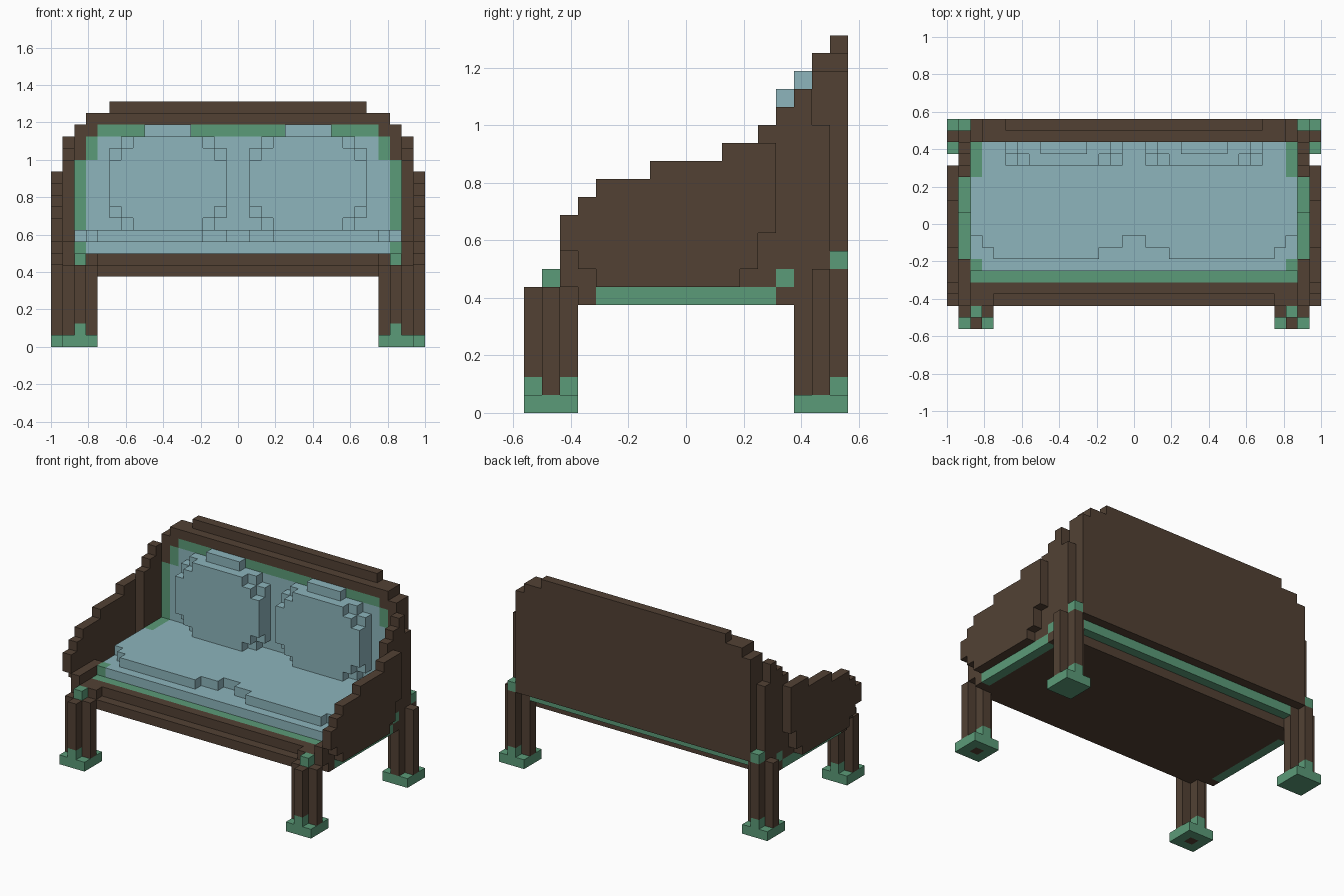
import bpy, bmesh

if "Cube" in bpy.data.objects:
    bpy.data.objects.remove(bpy.data.objects["Cube"])

U = 1 / 16  # one block of the grid


def material(name, rgb):
    m = bpy.data.materials.new(name)
    m.diffuse_color = (*rgb, 1)
    m.use_nodes = True
    m.node_tree.nodes["Principled BSDF"].inputs["Base Color"].default_value = m.diffuse_color
    return m


MATS = [material("dark wood", (0.084, 0.053, 0.034)),
        material("green trim", (0.105, 0.328, 0.188)),
        material("pale blue fabric", (0.266, 0.462, 0.503))]
WOOD, GREEN, BLUE = 0, 1, 2
cells = {}  # block position -> (part name, colour)


def fill(part, col, x0, x1, y0, y1, z0, z1):
    """Box of blocks on the right half, mirrored to the left; later boxes win."""
    for x in range(x0, x1):
        for y in range(y0, y1):
            for z in range(z0, z1):
                for side, i in (("right", x), ("left", -1 - x)):
                    cells[i, y, z] = (part.replace("SIDE", side), col)


def clear(x0, x1, y0, y1, z0, z1):
    for x in range(x0, x1):
        for y in range(y0, y1):
            for z in range(z0, z1):
                cells.pop((x, y, z), None)
                cells.pop((-1 - x, y, z), None)


# Seat frame and rails
fill("seat_frame", WOOD, 0, 14, -7, 7, 6, 7)
fill("seat_frame", WOOD, 14, 15, -6, 6, 6, 7)
fill("seat_frame", WOOD, 0, 15, -6, 7, 7, 8)
fill("seat_frame", WOOD, 12, 15, -7, -6, 7, 8)
fill("seat_trim", GREEN, 14, 15, -5, 5, 6, 7)
fill("seat_trim", GREEN, 0, 14, -5, -3, 7, 8)
fill("seat_trim", GREEN, 0, 14, 7, 8, 7, 8)
fill("seat_trim", GREEN, 14, 15, 5, 6, 7, 8)
fill("seat_trim", GREEN, 14, 15, -3, 1, 7, 8)

# Seat cushion with a curved front edge
fill("seat_cushion", BLUE, 0, 14, -4, 8, 8, 9)
fill("seat_trim", GREEN, 13, 14, -4, -3, 8, 9)
fill("seat_trim", GREEN, 14, 15, 1, 4, 8, 9)
for x0, x1, y in ((0, 1, -1), (1, 3, -2), (3, 12, -3), (12, 13, -2), (13, 14, -1)):
    fill("seat_cushion", BLUE, x0, x1, y, 8, 9, 10)
fill("seat_trim", GREEN, 13, 14, 4, 7, 8, 10)

# Backrest: wooden panel, stepped top, green border, blue lining
fill("back_panel", WOOD, 0, 14, 8, 9, 8, 19)
fill("back_panel", WOOD, 0, 13, 8, 9, 19, 20)
fill("back_panel", WOOD, 0, 11, 8, 9, 20, 21)
fill("back_panel", WOOD, 0, 14, 7, 8, 8, 19)
fill("back_panel", WOOD, 0, 13, 7, 8, 19, 20)
fill("back_trim", GREEN, 0, 12, 7, 8, 18, 19)
fill("back_trim", GREEN, 12, 13, 7, 8, 16, 18)
fill("back_trim", GREEN, 13, 14, 7, 8, 8, 16)
fill("back_lining", BLUE, 0, 12, 7, 8, 8, 18)
fill("back_lining", BLUE, 12, 13, 7, 8, 8, 16)

# Back pillows: two layers with stepped corners
fill("SIDE_pillow", BLUE, 1, 11, 5, 7, 10, 18)
fill("SIDE_pillow", BLUE, 4, 8, 6, 7, 18, 19)
for z in (10, 17):
    for x in (1, 10):
        clear(x, x + 1, 5, 7, z, z + 1)
    for x in (2, 9):
        clear(x, x + 1, 5, 6, z, z + 1)
for z in (11, 16):
    for x in (1, 10):
        clear(x, x + 1, 5, 6, z, z + 1)

# Arms: outer panel given by its underside and top per run of y
for y0, y1, z0, z1 in ((-7, -6, 9, 11), (-6, -5, 8, 12), (-5, -2, 7, 13), (-2, 2, 7, 14),
                       (2, 3, 7, 15), (3, 4, 8, 15), (4, 5, 10, 15)):
    fill("SIDE_arm", WOOD, 15, 16, y0, y1, z0, z1)
fill("SIDE_arm", WOOD, 14, 15, -7, -3, 8, 9)
# Rear posts stepping up to the back
for y, top in ((4, 16), (5, 17), (6, 18), (7, 16)):
    fill("SIDE_arm", WOOD, 14, 15, y, y + 1, 8, top)


# Legs: plus-shaped post on a square foot
def leg(part, cx, cy, top):
    fill(part, GREEN, cx - 1, cx + 2, cy - 1, cy + 2, 0, 1)
    fill(part, WOOD, cx - 1, cx + 2, cy, cy + 1, 1, top)
    fill(part, WOOD, cx, cx + 1, cy - 1, cy + 2, 1, top)


leg("SIDE_front_leg", 13, -8, 7)
fill("SIDE_front_leg", WOOD, 13, 14, -8, -7, 0, 1)
fill("SIDE_front_leg", GREEN, 13, 14, -9, -8, 1, 2)
fill("SIDE_front_leg", GREEN, 13, 14, -7, -6, 1, 2)
fill("SIDE_front_leg", GREEN, 13, 14, -8, -7, 7, 8)
leg("SIDE_rear_leg", 14, 7, 8)
fill("SIDE_rear_leg", GREEN, 14, 15, 8, 9, 1, 2)
fill("SIDE_rear_leg", GREEN, 14, 15, 8, 9, 8, 9)

# Turn the blocks of each part into one mesh of outer faces
for part in sorted({p for p, _ in cells.values()}):
    bm = bmesh.new()
    verts = {}

    def vert(p):
        if p not in verts:
            verts[p] = bm.verts.new([c * U for c in p])
        return verts[p]

    for pos, (name, col) in cells.items():
        if name != part:
            continue
        for axis in range(3):
            for step in (0, 1):
                near = list(pos)
                near[axis] += 2 * step - 1
                if tuple(near) in cells:
                    continue
                ring = []
                for a, b in ((0, 0), (1, 0), (1, 1), (0, 1)):
                    p = list(pos)
                    p[axis] += step
                    p[(axis + 1) % 3] += a
                    p[(axis + 2) % 3] += b
                    ring.append(vert(tuple(p)))
                face = bm.faces.new(ring if step else ring[::-1])
                face.material_index = col
    bmesh.ops.dissolve_limit(bm, angle_limit=0.01, verts=bm.verts, edges=bm.edges,
                             delimit={'MATERIAL'})
    mesh = bpy.data.meshes.new(part)
    for m in MATS:
        mesh.materials.append(m)
    bm.to_mesh(mesh)
    bm.free()
    bpy.context.collection.objects.link(bpy.data.objects.new(part, mesh))
